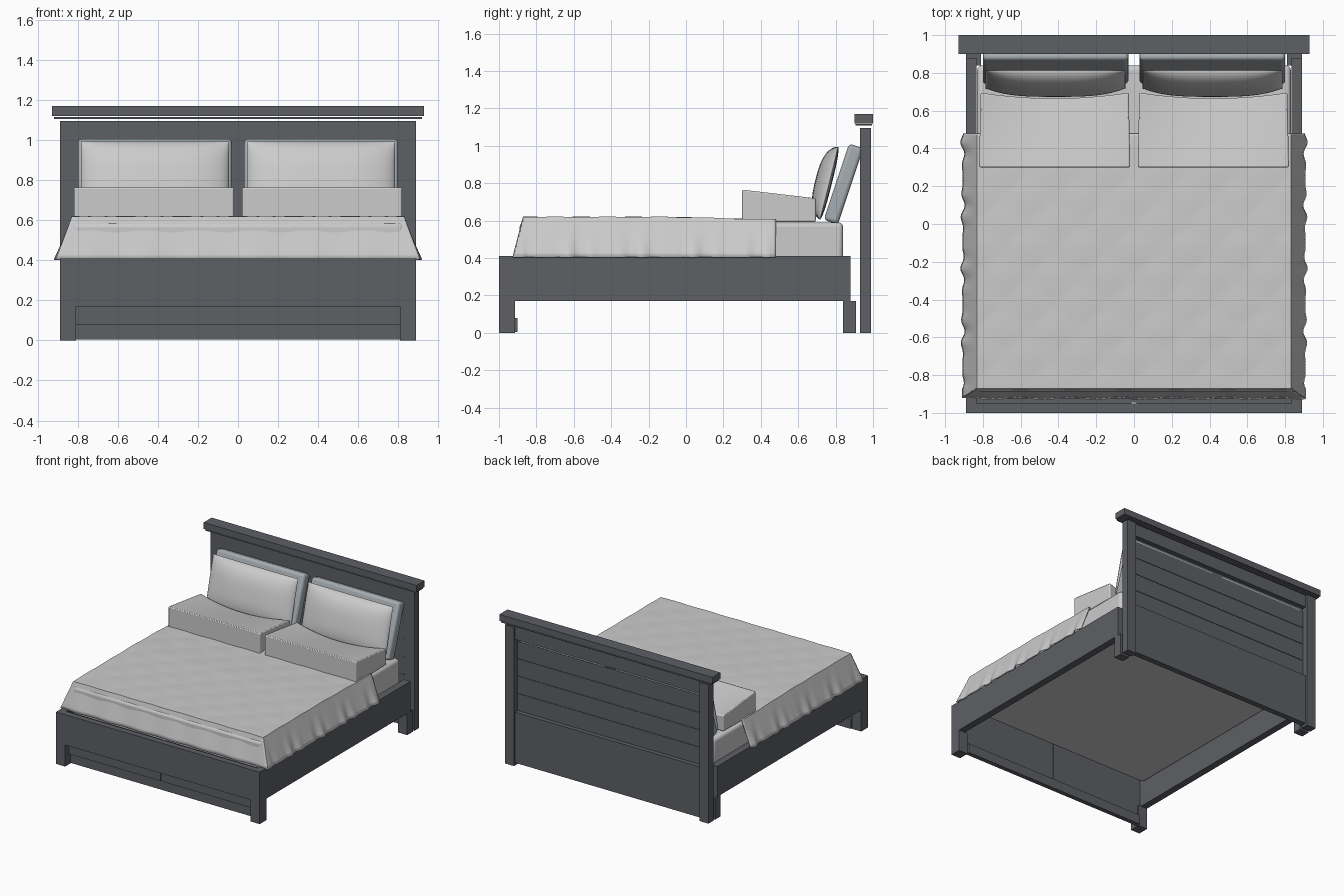
import bpy, bmesh, math
from mathutils import Matrix, Vector

if "Cube" in bpy.data.objects:
    bpy.data.objects.remove(bpy.data.objects["Cube"])


def mat(name, col):
    m = bpy.data.materials.new(name)
    m.diffuse_color = col
    m.use_nodes = True
    m.node_tree.nodes["Principled BSDF"].inputs["Base Color"].default_value = m.diffuse_color
    return m


WOOD = mat("dark_wood", (0.11, 0.115, 0.13, 1))
LINEN = mat("linen", (0.72, 0.72, 0.72, 1))
SHAM = mat("sham_grey", (0.38, 0.42, 0.44, 1))
QUILT = mat("quilt_grey", (0.55, 0.57, 0.57, 1))


def finish(name, bm, m, smooth=False, bevel=0.0, segs=3):
    me = bpy.data.meshes.new(name)
    bm.to_mesh(me)
    bm.free()
    ob = bpy.data.objects.new(name, me)
    bpy.context.collection.objects.link(ob)
    me.materials.append(m)
    if bevel:
        b = ob.modifiers.new("bevel", 'BEVEL')
        b.width, b.segments = bevel, segs
        b.limit_method, b.angle_limit = 'ANGLE', math.radians(50)
    if smooth:
        for o in bpy.context.selected_objects:
            o.select_set(False)
        ob.select_set(True)
        bpy.context.view_layer.objects.active = ob
        bpy.ops.object.shade_smooth_by_angle(angle=math.radians(40))
    return ob


def box(name, x, y, z, m=WOOD, **kw):
    bm = bmesh.new()
    bmesh.ops.create_cube(bm, size=1)
    for v in bm.verts:
        v.co = Vector([(r[0] + r[1]) / 2 + c * (r[1] - r[0]) for c, r in zip(v.co, (x, y, z))])
    return finish(name, bm, m, **kw)


def pair(name, x, y, z, m=WOOD, **kw):
    for side, s in (("right", 1), ("left", -1)):
        box(f"{name}_{side}", sorted((s * x[0], s * x[1])), y, z, m, **kw)


# Headboard: posts, base panel, planks, top rail, cap
pair("headboard_post", (0.81, 0.89), (0.93, 0.99), (0, 1.095))
box("headboard_base", (-0.81, 0.81), (0.93, 0.975), (0.02, 0.42))
for i in range(4):
    z = 0.424 + i * 0.137
    box(f"headboard_plank_{i}", (-0.81, 0.81), (0.932, 0.945), (z, z + 0.133))
box("headboard_top_rail", (-0.81, 0.81), (0.93, 0.975), (0.995, 1.095))
box("headboard_backing", (-0.81, 0.81), (0.933, 0.941), (0.4, 1.0))
box("headboard_moulding", (-0.92, 0.92), (0.905, 0.995), (1.107, 1.116))
box("headboard_cap", (-0.93, 0.93), (0.90, 1.0), (1.12, 1.17))

# Bed frame: rails, legs, footboard panels
pair("side_rail", (0.835, 0.89), (-0.95, 0.88), (0.17, 0.41))
box("foot_rail", (-0.89, 0.89), (-1.0, -0.95), (0.17, 0.41))
pair("front_leg", (0.81, 0.89), (-1.0, -0.915), (0, 0.17))
pair("back_leg", (0.81, 0.89), (0.84, 0.91), (0, 0.17))
pair("foot_panel", (0.012, 0.835), (-0.95, -0.925), (0.08, 0.40))
box("foot_divider", (-0.012, 0.012), (-0.945, -0.93), (0.08, 0.40))
box("foot_plinth", (-0.81, 0.81), (-0.935, -0.9), (0.005, 0.08))

# Mattress
box("mattress", (-0.83, 0.83), (-0.89, 0.84), (0.35, 0.59), LINEN, smooth=True, bevel=0.025)


# Draped quilt: flat top, flared skirts on both sides and the foot
def quilt():
    bm = bmesh.new()
    nd, nx, ny = 8, 60, 100        # skirt rows, top columns, top rows
    rows = []
    for j in range(-nd, ny + 1):
        dj = max(0, -j) / nd
        row = []
        for i in range(-nd, nx + nd + 1):
            di = max(0, -i, i - nx) / nd
            s = -1 if i < nx / 2 else 1
            d = max(di, dj)
            x = -0.83 + 1.66 * min(max(i, 0), nx) / nx
            y = -0.872 + 1.352 * max(j, 0) / ny
            top = 0.618 - 0.014 * max(0, y + 0.1) / 0.58
            top += 0.003 * abs(math.sin(math.pi * (x + y) / 0.28) * math.sin(math.pi * (x - y) / 0.28))
            fold = 0.006 * d * math.sin(y * 47) * (1 + math.sin(y * 19))
            x += s * di * (0.078 + fold)
            y -= dj * (0.052 + 0.004 * math.sin(x * 23))
            row.append(bm.verts.new((x, y, top + (0.405 - top) * d)))
        rows.append(row)
    for a, b in zip(rows, rows[1:]):
        for k in range(len(a) - 1):
            bm.faces.new((a[k], a[k + 1], b[k + 1], b[k]))
    ob = finish("quilt", bm, QUILT, smooth=True)
    sol = ob.modifiers.new("thickness", 'SOLIDIFY')
    sol.thickness, sol.offset = 0.01, -1


quilt()


# Upright cushion: two bulging sheets sharing a rim, leaning back
def cushion(name, w, h, front, back, loc, lean, m):
    bm = bmesh.new()
    n = 24
    for depth, flip in ((-front, False), (back, True)):
        g = []
        for j in range(n + 1):
            v = -math.cos(math.pi * j / n)
            r = []
            for i in range(n + 1):
                u = -math.cos(math.pi * i / n)
                t = ((1 - abs(u) ** 3) * (1 - abs(v) ** 3)) ** 0.6
                r.append(bm.verts.new((u * w / 2, depth * t, v * h / 2)))
            g.append(r)
        for a, b in zip(g, g[1:]):
            for i in range(n):
                q = (a[i], a[i + 1], b[i + 1], b[i])
                bm.faces.new(q[::-1] if flip else q)
    bmesh.ops.remove_doubles(bm, verts=bm.verts, dist=1e-5)
    bm.transform(Matrix.Translation(loc) @ Matrix.Rotation(-math.radians(lean), 4, 'X'))
    finish(name, bm, m, smooth=True)


# Sleeping pillow: boxy, top sloping and sagging towards a curved back edge
def pillow(name, cx):
    bm = bmesh.new()
    bmesh.ops.create_cube(bm, size=2)
    bmesh.ops.subdivide_edges(bm, edges=bm.edges, cuts=11, use_grid_fill=True)
    for v in bm.verts:
        u, t, k = v.co.x, (v.co.y + 1) / 2, (v.co.z + 1) / 2
        top = 0.765 - 0.045 * t - 0.035 * t * (1 - u * u)
        y = 0.30 + 0.395 * t - 0.03 * t * (1 - u * u)
        v.co = (cx + u * (0.40 - 0.008 * t), y, 0.592 + (top - 0.592) * k)
    finish(name, bm, LINEN, smooth=True, bevel=0.012, segs=2)


for side, s in (("right", 1), ("left", -1)):
    # Large sham against the headboard
    sham = box(f"back_sham_{side}", (-0.385, 0.385), (-0.04, 0.04), (-0.215, 0.215), SHAM,
               smooth=True, bevel=0.02)
    sham.location = (s * 0.415, 0.842, 0.795)
    sham.rotation_euler = (-math.radians(18.4), 0, 0)
    cushion(f"quilted_cushion_{side}", 0.74, 0.40, 0.075, 0.015,
            (s * 0.415, 0.765, 0.80), 14, QUILT)
    pillow(f"pillow_{side}", s * 0.42)
